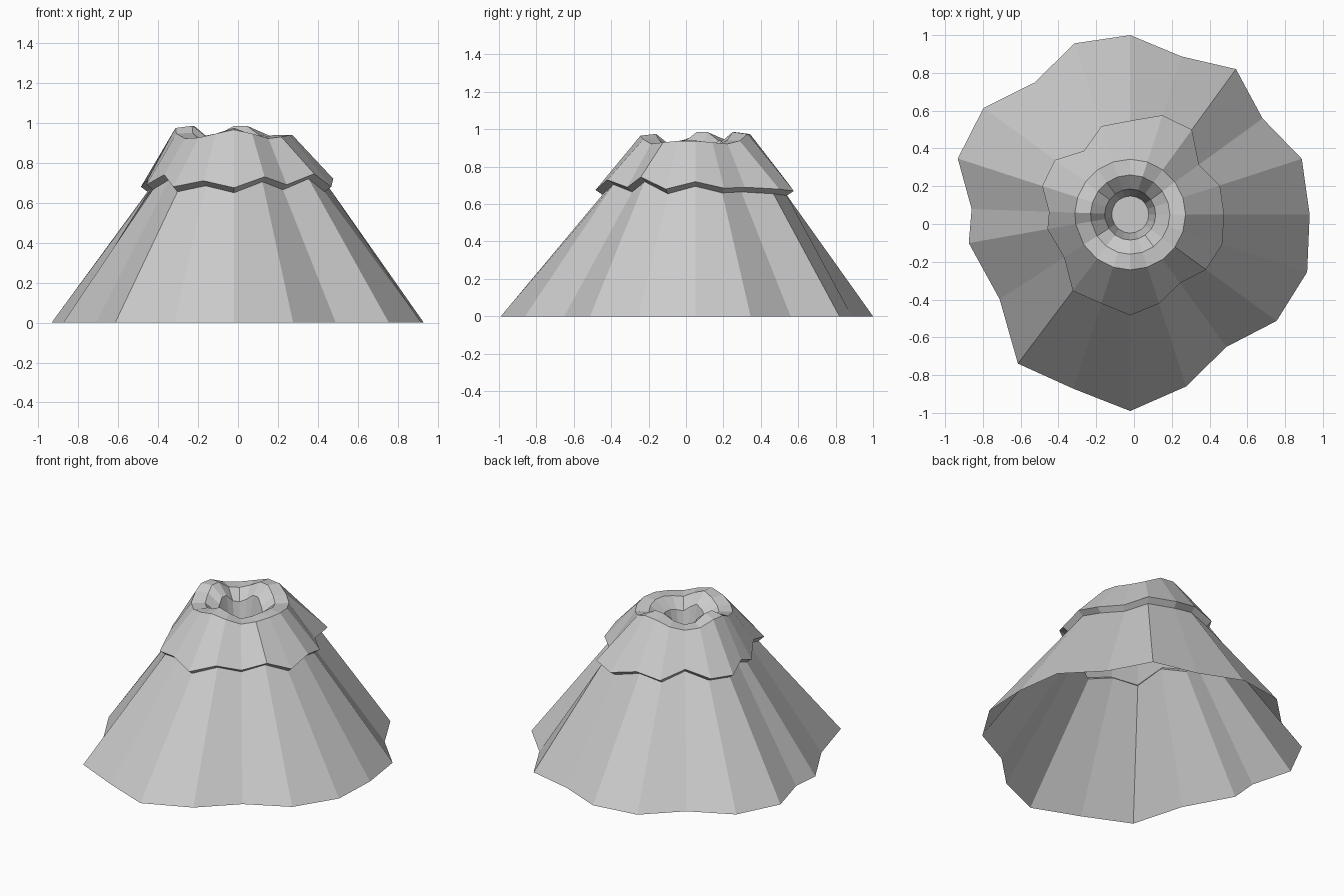
import bpy, bmesh
from math import cos, sin, radians

if "Cube" in bpy.data.objects:
    bpy.data.objects.remove(bpy.data.objects["Cube"])

N = 20
CX, CY = -0.02, 0.05
# Ridge directions, slightly irregular on the left side
ANGLES = [i * 18 for i in range(N)]
ANGLES[10:14] = [178, 190, 213, 233]

# Radii of the foot and of the summit skirt, counter-clockwise from +x
FOOT_R = [.95, .955, .866, .952, .88, .95, .953, .863, .96, .96,
          .84, .868, .824, .988, .97, 1.04, .957, .866, .958, .985]
SKIRT_R = [.497, .499, .45, .555, .553, .497, .492, .417, .492, .49,
           .43, .445, .417, .506, .495, .534, .495, .449, .496, .512]
SKIRT_Z = [.72, .685, .69, .68, .67, .71, .68, .73, .69, .68,
           .72, .69, .74, .68, .71, .675, .73, .69, .745, .68]
# Bumpy crater lip
LIP_Z = [.94, .93, .92, .94, .985, .985, .95, .93, .94, .985,
         .985, .95, .92, .925, .95, .975, .95, .92, .93, .94]


def ring(radii, heights):
    """One loop of points around the volcano axis."""
    r = radii if isinstance(radii, list) else [radii] * N
    z = heights if isinstance(heights, list) else [heights] * N
    return [(CX + r[i] * cos(radians(ANGLES[i])),
             CY + r[i] * sin(radians(ANGLES[i])), z[i]) for i in range(N)]


def loft(name, rings, cap_end=False):
    """Skin consecutive rings with flat quads."""
    bm = bmesh.new()
    loops = [[bm.verts.new(p) for p in r] for r in rings]
    for a, b in zip(loops, loops[1:]):
        for i in range(N):
            j = (i + 1) % N
            bm.faces.new((a[i], a[j], b[j], b[i]))
    if cap_end:
        bm.faces.new(loops[-1])
    mesh = bpy.data.meshes.new(name)
    bm.to_mesh(mesh)
    bm.free()
    ob = bpy.data.objects.new(name, mesh)
    bpy.context.collection.objects.link(ob)
    return ob


neck = ring([r * 0.93 for r in SKIRT_R], [z - 0.025 for z in SKIRT_Z])
rim_z = [0.93 + (z - 0.93) * 0.8 for z in LIP_Z]

# Mountain slope, open underneath
loft("mountain_slope", [ring(FOOT_R, 0.0), neck])

# Overhanging summit skirt, rim and crater
loft("summit_crater", [
    neck,
    ring(SKIRT_R, SKIRT_Z),
    ring(0.293, rim_z),
    ring(0.21, LIP_Z),
    ring(0.135, [z - 0.06 for z in LIP_Z]),
    ring(0.098, 0.72),
], cap_end=True)
